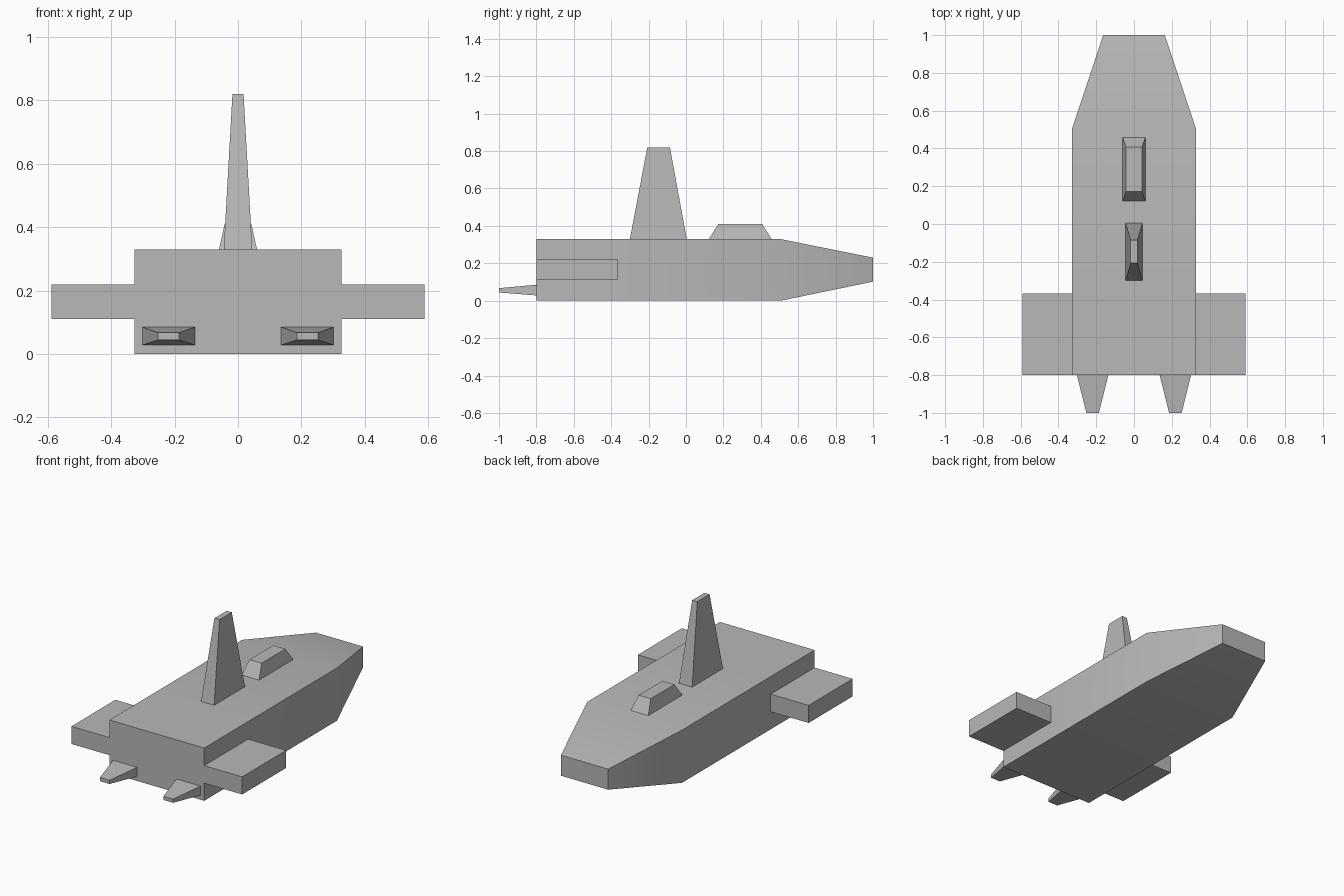
import bpy
import bmesh
from mathutils import Vector

if "Cube" in bpy.data.objects:
    bpy.data.objects.remove(bpy.data.objects["Cube"])

grey = bpy.data.materials.new("plain grey")
grey.diffuse_color = (0.48, 0.48, 0.48, 1)
grey.use_nodes = True
grey.node_tree.nodes["Principled BSDF"].inputs["Base Color"].default_value = grey.diffuse_color


def finish(bm, name):
    bmesh.ops.recalc_face_normals(bm, faces=bm.faces)
    mesh = bpy.data.meshes.new(name)
    bm.to_mesh(mesh)
    bm.free()
    mesh.materials.append(grey)
    obj = bpy.data.objects.new(name, mesh)
    bpy.context.collection.objects.link(obj)
    return obj


def frustum(name, axis, base, tip):
    """Tapered block; base and tip are (position along axis, u0, u1, v0, v1)."""
    bm = bmesh.new()
    rings = []
    for d, u0, u1, v0, v1 in (base, tip):
        ring = []
        for u, v in ((u0, v0), (u1, v0), (u1, v1), (u0, v1)):
            ring.append(bm.verts.new((u, v, d) if axis == 'z' else (u, d, v)))
        rings.append(ring)
    a, b = rings
    for i in range(4):
        j = (i + 1) % 4
        bm.faces.new((a[i], a[j], b[j], b[i]))
    bm.faces.new(a)
    bm.faces.new(b)
    return finish(bm, name)


# Hull: cross-sections (y, half width, bottom, top), sides split in thirds
sections = [(-0.8, 0.327, 0, 0.329), (-0.367, 0.327, 0, 0.329),
            (0.507, 0.327, 0, 0.329), (1.0, 0.163, 0.102, 0.23)]
bm = bmesh.new()
rings = []
for y, w, z0, z1 in sections:
    zs = [z0 + (z1 - z0) * k / 3 for k in range(4)]
    rings.append([bm.verts.new((w, y, z)) for z in zs]
                 + [bm.verts.new((-w, y, z)) for z in reversed(zs)])
wing_roots = []
for s, (a, b) in enumerate(zip(rings, rings[1:])):
    for i in range(8):
        j = (i + 1) % 8
        face = bm.faces.new((a[i], a[j], b[j], b[i]))
        if s == 0 and i in (1, 5):
            wing_roots.append(face)
for ring in (rings[0], rings[-1]):
    for k in range(3):
        bm.faces.new((ring[k], ring[k + 1], ring[6 - k], ring[7 - k]))
bmesh.ops.recalc_face_normals(bm, faces=bm.faces)

# Wings: pulled out of the middle third of the rear sides
for face in wing_roots:
    side = 1 if face.calc_center_median().x > 0 else -1
    out = bmesh.ops.extrude_face_region(bm, geom=[face])
    verts = [g for g in out["geom"] if isinstance(g, bmesh.types.BMVert)]
    bmesh.ops.translate(bm, verts=verts, vec=Vector((side * 0.262, 0, 0)))
    if face.is_valid:
        bm.faces.remove(face)
hull = finish(bm, "hull_with_wings")
bpy.context.view_layer.objects.active = hull
hull.select_set(True)
bpy.ops.object.shade_smooth_by_angle(angle=0.5236)

# Tail fin and cockpit on top
frustum("tail_fin", 'z', (0.329, -0.045, 0.045, -0.30, 0.004),
        (0.82, -0.0175, 0.0175, -0.207, -0.086))
frustum("cockpit", 'z', (0.329, -0.06, 0.06, 0.122, 0.458),
        (0.41, -0.042, 0.042, 0.173, 0.407))

# Engine nozzles at the back
for side, label in ((-1, "left"), (1, "right")):
    c = side * 0.219
    frustum(label + "_engine", 'y', (-0.8, c - 0.083, c + 0.083, 0.028, 0.085),
            (-1.0, c - 0.033, c + 0.033, 0.044, 0.067))
